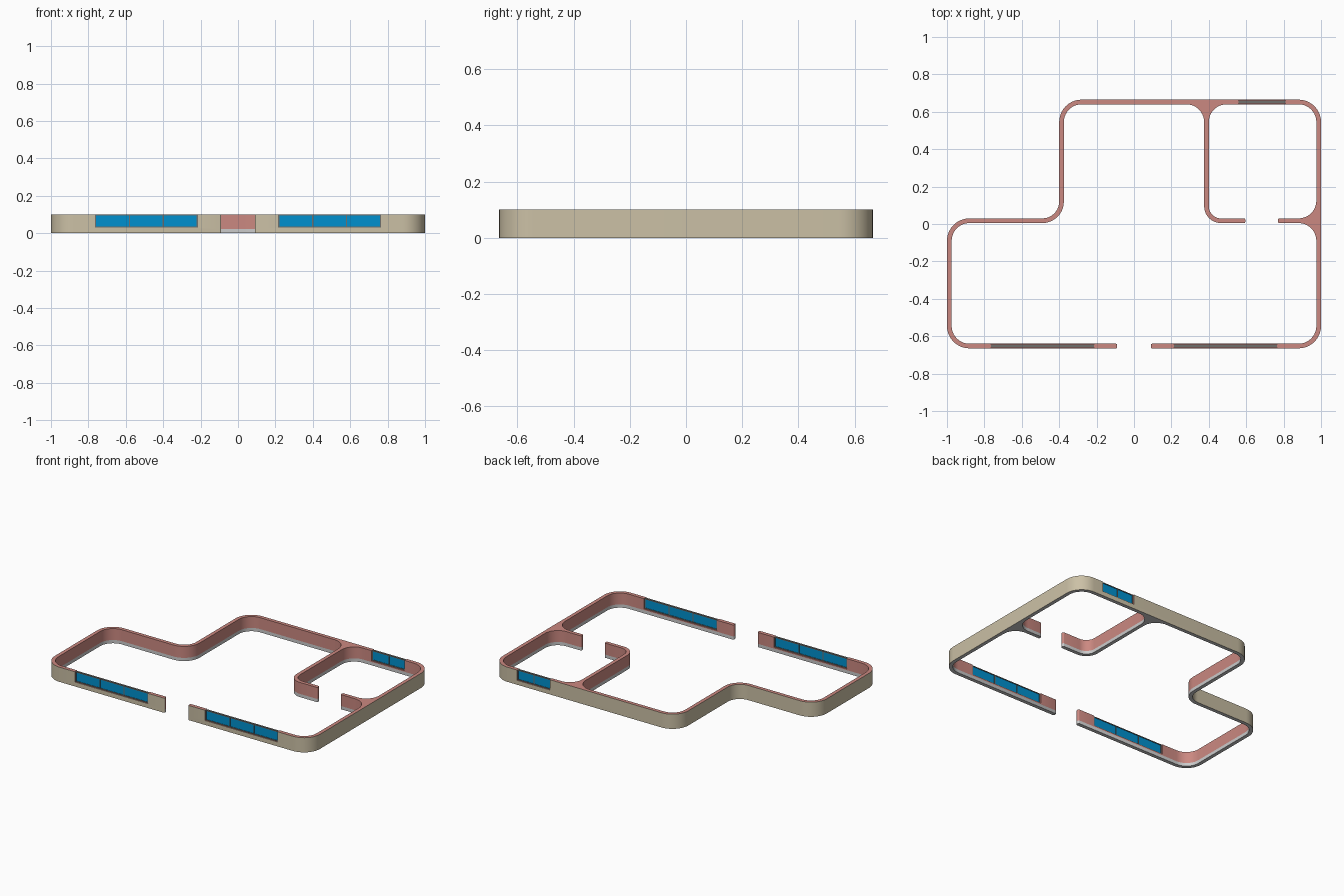
import bpy, bmesh, math
from mathutils import Vector

if "Cube" in bpy.data.objects:
    bpy.data.objects.remove(bpy.data.objects["Cube"])

H, SKIRT, SILL = 0.1, 0.022, 0.03


def material(name, rgb):
    m = bpy.data.materials.new(name)
    m.diffuse_color = (*rgb, 1)
    m.use_nodes = True
    m.node_tree.nodes["Principled BSDF"].inputs["Base Color"].default_value = m.diffuse_color
    return m


PINK = material("inner_pink", (0.60, 0.25, 0.22))
BEIGE = material("outer_beige", (0.60, 0.53, 0.38))
PALE = material("skirting_grey", (0.62, 0.62, 0.62))
DARK = material("frame_grey", (0.16, 0.16, 0.15))
BLUE = material("glass_blue", (0.0, 0.28, 0.62))


def make_object(name, bm, mats):
    bmesh.ops.recalc_face_normals(bm, faces=bm.faces)
    me = bpy.data.meshes.new(name)
    bm.to_mesh(me)
    bm.free()
    for m in mats:
        me.materials.append(m)
    ob = bpy.data.objects.new(name, me)
    bpy.context.collection.objects.link(ob)
    return ob


def add_box(bm, x0, x1, y0, y1, z0, z1):
    vs = bmesh.ops.create_cube(bm, size=1)["verts"]
    for v in vs:
        v.co = ((x0 + x1) / 2 + v.co.x * (x1 - x0),
                (y0 + y1) / 2 + v.co.y * (y1 - y0),
                (z0 + z1) / 2 + v.co.z * (z1 - z0))


def rounded(corners):
    """Fillet every (x, y, r) corner; returns (point, corner index) pairs."""
    out, n = [], len(corners)
    for i, (x, y, r) in enumerate(corners):
        c = Vector((x, y))
        a = (Vector(corners[i - 1][:2]) - c).normalized()
        b = (Vector(corners[(i + 1) % n][:2]) - c).normalized()
        centre = c + (a + b) * r
        seg = 10 if r > 0.02 else 3
        for k in range(seg + 1):
            t = k / seg * math.pi / 2
            out.append((centre - b * r * math.cos(t) - a * r * math.sin(t), i))
    return out


# Wall plan as one closed outline: outside run first, then the inside run
E, R, Q = 0.007, 0.12, 0.095
outer = [(-0.09, -0.665, E), (-1, -0.665, R), (-1, 0.03, R), (-0.4, 0.03, 0.09),
         (-0.4, 0.665, R), (1, 0.665, R), (1, -0.665, R), (0.09, -0.665, E)]
inner = [(0.09, -0.64, E), (0.975, -0.64, Q), (0.975, 0.005, Q),
         (0.77, 0.005, E), (0.77, 0.03, E), (0.975, 0.03, Q), (0.975, 0.64, Q),
         (0.4, 0.64, Q), (0.4, 0.03, 0.065), (0.595, 0.03, E), (0.595, 0.005, E),
         (0.375, 0.005, 0.09), (0.375, 0.64, Q), (-0.375, 0.64, Q),
         (-0.375, 0.005, 0.115), (-0.975, 0.005, Q), (-0.975, -0.64, Q),
         (-0.09, -0.64, E)]
plan = rounded(outer + inner)

# Walls
bm = bmesh.new()
rings = [[bm.verts.new((p.x, p.y, z)) for p, _ in plan] for z in (0, SKIRT, H)]
n = len(plan)
for i in range(n):
    j = (i + 1) % n
    is_outer = plan[i][1] < len(outer) and plan[j][1] < len(outer)
    for k in range(2):
        f = bm.faces.new((rings[k][i], rings[k][j], rings[k + 1][j], rings[k + 1][i]))
        f.material_index = 1 if is_outer else (2 if k == 0 else 0)
bm.faces.new(rings[0]).material_index = 2
bm.faces.new(rings[2]).material_index = 0
walls = make_object("walls", bm, [PINK, BEIGE, PALE])

# Window openings: x start, x end, wall centre y, pane count
windows = [("front_left_window", -0.765, -0.215, -0.6525, 3),
           ("front_right_window", 0.215, 0.765, -0.6525, 3),
           ("back_window", 0.56, 0.81, 0.6525, 2)]
bm = bmesh.new()
for _, x0, x1, y, _n in windows:
    add_box(bm, x0, x1, y - 0.05, y + 0.05, SILL, H + 0.05)
cutter = make_object("window_cutter", bm, [PINK])
cutter.hide_render = True
mod = walls.modifiers.new("openings", 'BOOLEAN')
mod.operation, mod.solver, mod.object = 'DIFFERENCE', 'EXACT', cutter
bpy.context.view_layer.objects.active = walls
walls.select_set(True)
bpy.ops.object.modifier_apply(modifier=mod.name)
bpy.data.objects.remove(cutter)
bpy.ops.object.shade_smooth_by_angle(angle=math.radians(35))

# Window frames and glass
B = 0.006
for name, x0, x1, y, count in windows:
    bm = bmesh.new()
    for z in (SILL, H - B):
        add_box(bm, x0, x1, y - 0.007, y + 0.007, z, z + B)
    step = (x1 - x0 - B) / count
    for k in range(count + 1):
        add_box(bm, x0 + k * step, x0 + k * step + B, y - 0.007, y + 0.007, SILL + B, H - B)
    make_object(name + "_frame", bm, [DARK])
    bm = bmesh.new()
    for k in range(count):
        add_box(bm, x0 + k * step + B, x0 + (k + 1) * step, y - 0.004, y + 0.004,
                SILL + B, H - B)
    make_object(name + "_glass", bm, [BLUE])
